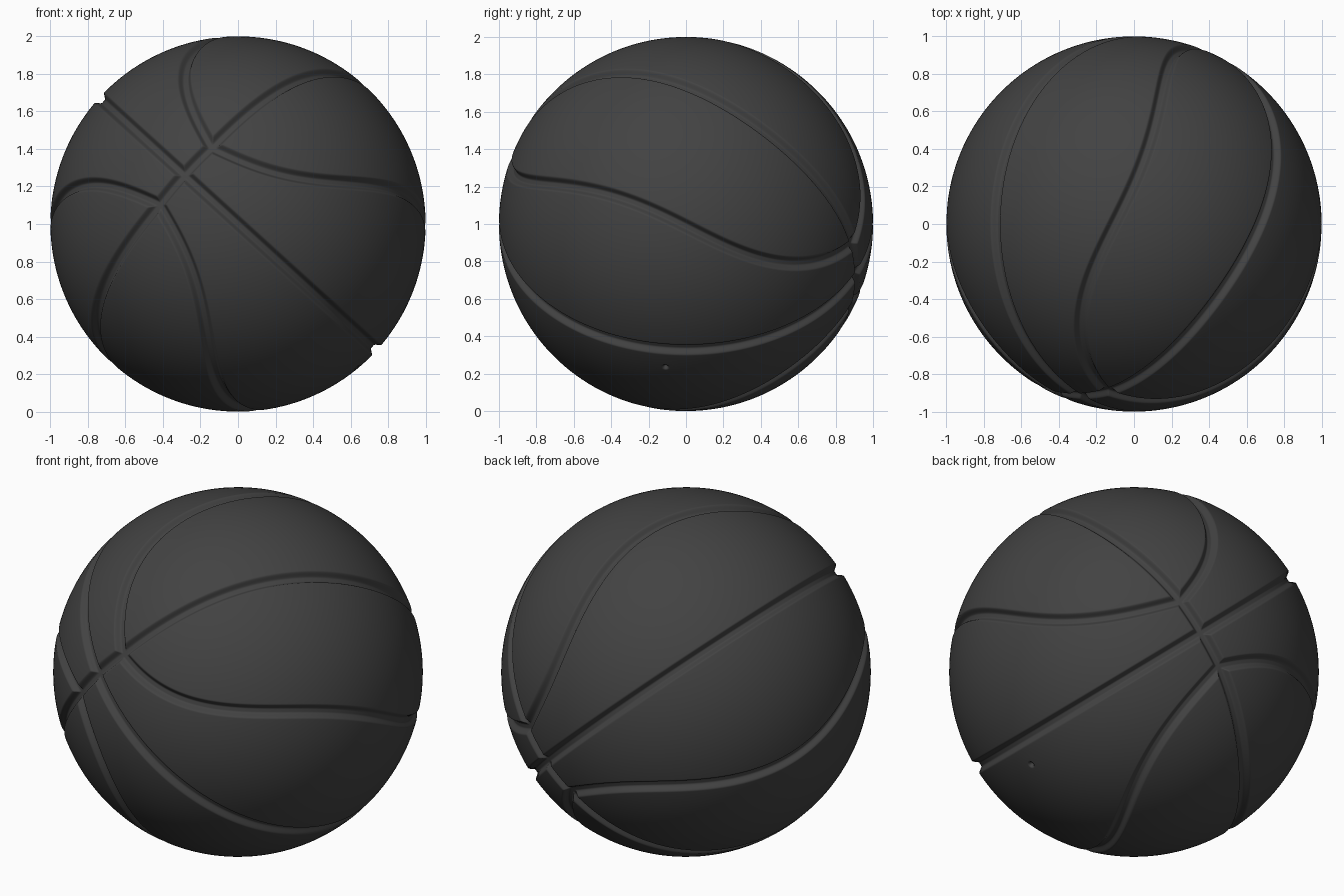
import bpy, bmesh, math
from mathutils import Vector, kdtree

if "Cube" in bpy.data.objects:
    bpy.data.objects.remove(bpy.data.objects["Cube"])

# ---- seam frame: pole on the front, n across the short bridge, m along the long circle
p = Vector((-0.29, -0.92, 0.265)).normalized()
n = Vector((0.673, 0.0, 0.74))
n = (n - p * n.dot(p)).normalized()
m = n.cross(p).normalized()
if m.x < 0:
    m = -m
BRIDGE = 0.21                       # half angle of the short bridge seam
S, AMAX = math.sin(BRIDGE), math.cos(BRIDGE)

seam = []

# full circle seam through both poles
for i in range(3000):
    t = 2 * math.pi * i / 3000
    seam.append(p * math.cos(t) + m * math.sin(t))

# short bridge seams at both poles
for end in (-1, 1):
    for i in range(201):
        t = BRIDGE * (i / 100 - 1)
        seam.append(p * end * math.cos(t) + n * math.sin(t))

# three long seams on each side, running from bridge end to bridge end
for side in (-1, 1):
    for fan in (-1, 0, 1):
        for i in range(1601):
            a = AMAX * math.cos(math.pi * i / 1600)
            psi = fan * math.radians(53 + 22 * a * a)
            r2 = 1 - a * a
            q = -S * math.cos(psi) + math.sqrt(max(0, r2 - (S * math.sin(psi)) ** 2))
            b = side * (S + q * math.cos(psi))
            c = q * math.sin(psi) - 0.12 * a * (1 - a * a - S * S)
            seam.append((p * a + n * b + m * c).normalized())

tree = kdtree.KDTree(len(seam))
for i, v in enumerate(seam):
    tree.insert(v, i)
tree.balance()


def seam_distance(co):
    return tree.find(co)[2]


def smoothstep(lo, hi, x):
    x = min(1, max(0, (x - lo) / (hi - lo)))
    return x * x * (3 - 2 * x)


# ---- ball: icosphere refined only near the seams, then pressed in
bm = bmesh.new()
bmesh.ops.create_icosphere(bm, subdivisions=6, radius=1)
valve = Vector((0.634, -0.11, -0.765)).normalized()
for reach in (0.075, 0.058, 0.046):
    near = set()
    for v in bm.verts:
        v.co.normalize()
        if seam_distance(v.co) < reach or (v.co - valve).length < 0.05:
            near.add(v)
    edges = [e for e in bm.edges if e.verts[0] in near or e.verts[1] in near]
    bmesh.ops.subdivide_edges(bm, edges=edges, cuts=1, use_grid_fill=True)

for v in bm.verts:
    v.co.normalize()
    depth = 0.03 * (1 - smoothstep(0.010, 0.040, seam_distance(v.co)))
    depth = max(depth, 0.02 * (1 - smoothstep(0.006, 0.02, (v.co - valve).length)))
    v.co *= 1 - depth
bmesh.ops.translate(bm, verts=bm.verts, vec=(0, 0, 1))
for f in bm.faces:
    f.smooth = True

mesh = bpy.data.meshes.new("ball")
bm.to_mesh(mesh)
bm.free()
ball = bpy.data.objects.new("ball", mesh)
bpy.context.collection.objects.link(ball)

# ---- dark rubber colour
rubber = bpy.data.materials.new("dark_grey_rubber")
rubber.diffuse_color = (0.055, 0.055, 0.055, 1)
rubber.use_nodes = True
rubber.node_tree.nodes["Principled BSDF"].inputs["Base Color"].default_value = rubber.diffuse_color
mesh.materials.append(rubber)
